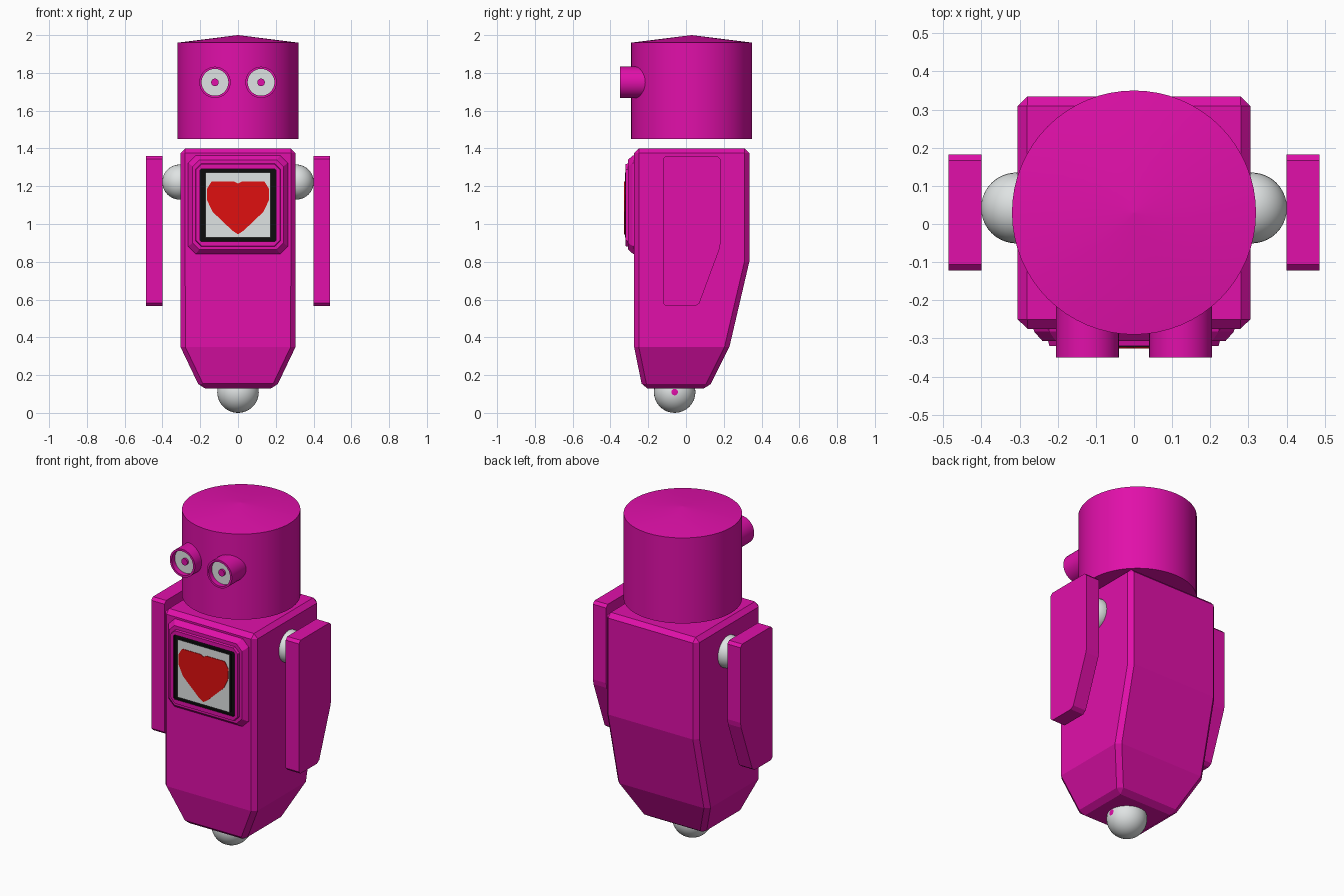
import bpy, bmesh, math
from mathutils import Matrix

if "Cube" in bpy.data.objects:
    bpy.data.objects.remove(bpy.data.objects["Cube"])


def material(name, rgb):
    m = bpy.data.materials.new(name)
    m.diffuse_color = (*rgb, 1)
    m.use_nodes = True
    m.node_tree.nodes["Principled BSDF"].inputs["Base Color"].default_value = m.diffuse_color
    return m


MAGENTA = material("magenta", (0.75, 0.005, 0.40))
WHITE = material("pale grey", (0.74, 0.77, 0.77))
BLACK = material("black", (0.004, 0.004, 0.004))
RED = material("red", (0.74, 0.005, 0.005))


def finish(name, bm, mats, smooth=False):
    bmesh.ops.remove_doubles(bm, verts=bm.verts, dist=1e-5)
    bmesh.ops.recalc_face_normals(bm, faces=bm.faces)
    me = bpy.data.meshes.new(name)
    bm.to_mesh(me)
    bm.free()
    for m in mats:
        me.materials.append(m)
    ob = bpy.data.objects.new(name, me)
    bpy.context.collection.objects.link(ob)
    if smooth:
        bpy.context.view_layer.objects.active = ob
        ob.select_set(True)
        bpy.ops.object.shade_smooth_by_angle(angle=math.radians(30))
        ob.select_set(False)
    return ob


def loft(name, loops, mats, slots=None, smooth=False):
    """Bridge equal-length loops and cap both ends; slots gives a material per band, last = end cap."""
    bm = bmesh.new()
    rows = [[bm.verts.new(p) for p in lp] for lp in loops]
    n = len(rows[0])
    slots = slots or [0] * len(rows)
    for a, b, s in zip(rows, rows[1:], slots):
        for i in range(n):
            j = (i + 1) % n
            bm.faces.new((a[i], a[j], b[j], b[i])).material_index = s
    bm.faces.new(rows[0][::-1])
    bm.faces.new(rows[-1]).material_index = slots[-1]
    return finish(name, bm, mats, smooth)


def circle(r, n, place):
    return [place(r * math.cos(2 * math.pi * i / n), r * math.sin(2 * math.pi * i / n))
            for i in range(n)]


def chamfered(pts, c):
    """Cut every corner of a 2D polygon by distance c."""
    out = []
    for i, (x, y) in enumerate(pts):
        for qx, qy in (pts[i - 1], pts[(i + 1) % len(pts)]):
            d = math.hypot(qx - x, qy - y)
            out.append((x + (qx - x) * c / d, y + (qy - y) * c / d))
    return out


def panel_loop(hw, z0, z1, y, c):
    return [(x, y, z) for x, z in chamfered([(-hw, z0), (hw, z0), (hw, z1), (-hw, z1)], c)]


def ball(name, centre, r, spot=False):
    bm = bmesh.new()
    bmesh.ops.create_uvsphere(bm, u_segments=32, v_segments=20, radius=r)
    bmesh.ops.rotate(bm, verts=bm.verts, matrix=Matrix.Rotation(math.pi / 2, 3, 'Y'))
    for f in bm.faces:
        if spot and f.calc_center_median().x > 0.985 * r:
            f.material_index = 1
    bmesh.ops.translate(bm, verts=bm.verts, vec=centre)
    finish(name, bm, [WHITE, MAGENTA], True)


# Head: drum with a shallow conical lid
loft("head", [circle(r, 64, lambda a, b, z=z: (a, b + 0.03, z))
              for r, z in ((0.32, 1.45), (0.32, 1.96), (0.001, 2.0))], [MAGENTA], smooth=True)

# Body: tapered block with chamfered edges
body = loft("body", [[(-hw, y0, z), (hw, y0, z), (hw, y1, z), (-hw, y1, z)]
                     for hw, y0, y1, z in ((0.20, -0.23, 0.12, 0.13), (0.305, -0.275, 0.23, 0.35),
                                           (0.305, -0.275, 0.335, 0.80), (0.305, -0.275, 0.335, 1.40))],
            [MAGENTA])
bev = body.modifiers.new("chamfer", 'BEVEL')
bev.width, bev.segments = 0.025, 1
bev.limit_method, bev.angle_limit = 'ANGLE', math.radians(35)

# Chest panel: stepped frame with black sunken floor
loft("chest_panel", [panel_loop(*s) for s in (
    (0.265, 0.84, 1.365, -0.270, 0.04), (0.262, 0.843, 1.362, -0.282, 0.04),
    (0.24, 0.865, 1.34, -0.307, 0.035), (0.225, 0.88, 1.32, -0.307, 0.03),
    (0.222, 0.883, 1.317, -0.320, 0.03), (0.20, 0.908, 1.292, -0.320, 0.006),
    (0.20, 0.908, 1.292, -0.308, 0.006))], [MAGENTA, BLACK], [0, 0, 0, 0, 0, 1, 1])

# Screen with black sides, and heart plate
loft("screen", [panel_loop(0.172, 0.928, 1.272, y, 0.002) for y in (-0.305, -0.324)],
     [BLACK, WHITE], [0, 1])
half = [(0.03, 0.965), (0.135, 1.065), (0.163, 1.125), (0.165, 1.185), (0.14, 1.225), (0.02, 1.225)]
heart = [(0, 0.945)] + half + [(0, 1.215)] + [(-x, z) for x, z in reversed(half)]
loft("heart", [[(x, y, z) for x, z in heart] for y in (-0.322, -0.327)], [RED])

# Arm outline, seen from the side
arm = chamfered([(-0.122, 0.565), (0.065, 0.565), (0.182, 0.88), (0.182, 1.36), (-0.122, 1.36)], 0.016)

for side, s in (("left", -1), ("right", 1)):
    # Eye: cupped tube with pale floor and small pupil
    rings = ((0.083, -0.15), (0.083, -0.35), (0.071, -0.35), (0.071, -0.32),
             (0.02, -0.32), (0.02, -0.332))
    loft(side + "_eye", [circle(r, 32, lambda a, b, y=y: (a + s * 0.122, y, b + 1.75))
                         for r, y in rings], [MAGENTA, WHITE], [0, 0, 0, 1, 0, 0], True)
    # Arm slab and shoulder joint
    loft(side + "_arm", [[(s * x, y, z) for y, z in arm] for x in (0.40, 0.487)], [MAGENTA])
    ball(side + "_shoulder", (s * 0.308, 0.042, 1.222), 0.093)

# Rolling ball under the body
ball("base_ball", (0, -0.06, 0.11), 0.11, True)
